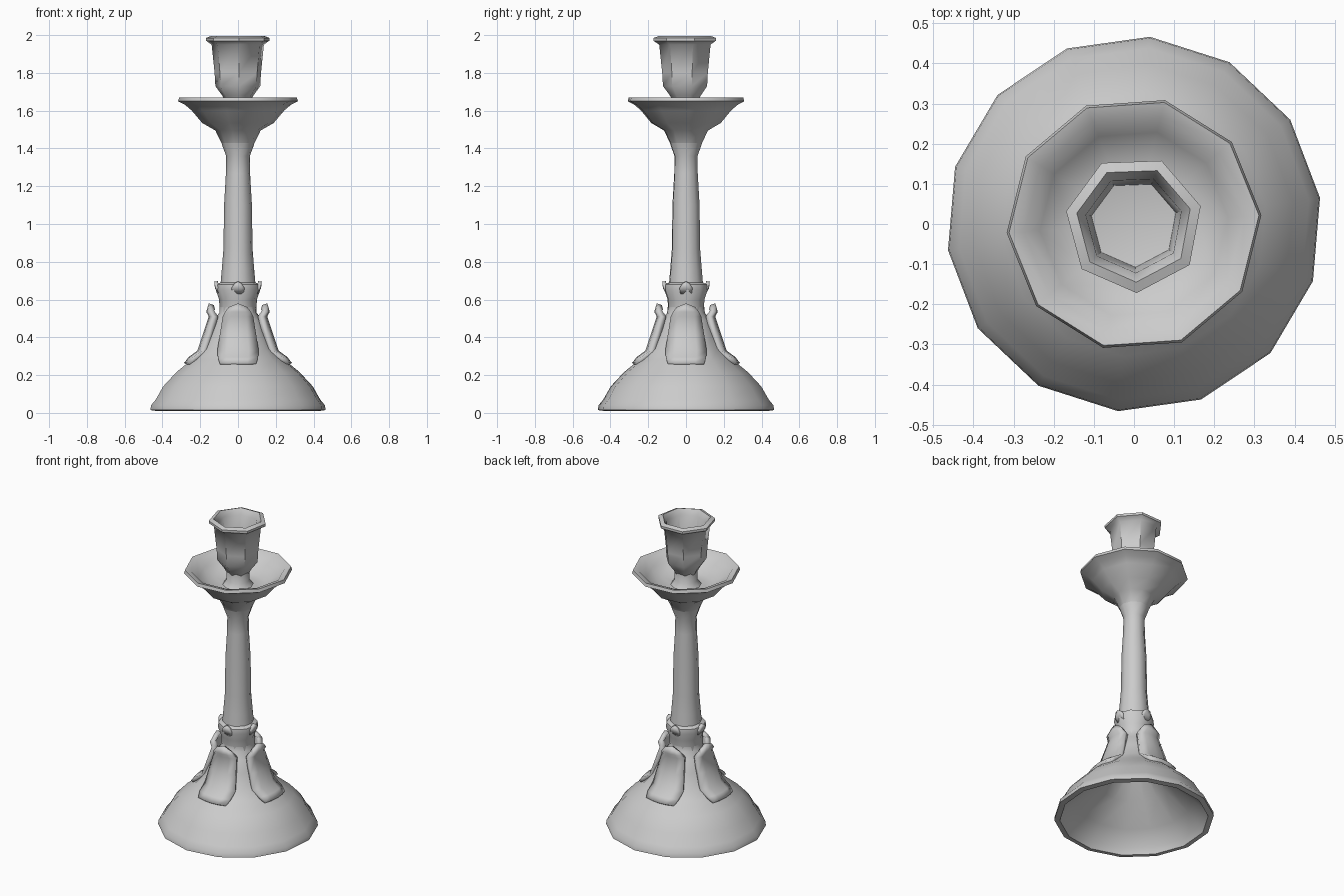
import bpy, bmesh
from math import cos, sin, radians, pi

if "Cube" in bpy.data.objects:
    bpy.data.objects.remove(bpy.data.objects["Cube"])


def finish(name, bm, angle):
    bmesh.ops.recalc_face_normals(bm, faces=bm.faces)
    me = bpy.data.meshes.new(name)
    bm.to_mesh(me)
    bm.free()
    ob = bpy.data.objects.new(name, me)
    bpy.context.collection.objects.link(ob)
    bpy.ops.object.select_all(action='DESELECT')
    ob.select_set(True)
    bpy.context.view_layer.objects.active = ob
    bpy.ops.object.shade_smooth_by_angle(angle=radians(angle))
    return ob


def lathe(name, profile, sides, phase=0.0, angle=50):
    """Revolve (radius, height) points; a radius of 0 closes to a point."""
    bm = bmesh.new()
    rings = []
    for r, z in profile:
        if r == 0:
            rings.append([bm.verts.new((0, 0, z))] * sides)
        else:
            rings.append([bm.verts.new((r * cos(a), r * sin(a), z)) for a in
                          (radians(phase) + 2 * pi * i / sides for i in range(sides))])
    for lo, hi in zip(rings, rings[1:]):
        for i in range(sides):
            j = (i + 1) % sides
            quad = list(dict.fromkeys((lo[i], lo[j], hi[j], hi[i])))
            bm.faces.new(quad)
    return finish(name, bm, angle)


def leaf(name, rows, direction, thickness):
    """Curved leaf from (radius, height, half width) rows, wrapped round the axis."""
    bm = bmesh.new()
    grid = []
    for r, z, hw, dip in rows:
        row = []
        for t in (-1, -0.5, 0, 0.5, 1):
            a = direction + t * hw / r
            row.append(bm.verts.new((r * cos(a), r * sin(a), z - dip * abs(t))))
        grid.append(row)
    for lo, hi in zip(grid, grid[1:]):
        for i in range(4):
            bm.faces.new((lo[i], lo[i + 1], hi[i + 1], hi[i]))
    ob = finish(name, bm, 50)
    # thickness goes inward, towards the body
    mod = ob.modifiers.new("thickness", 'SOLIDIFY')
    mod.thickness = thickness
    mod.offset = -1
    return ob


# Bell-shaped foot, hollow underneath
lathe("foot", [(0, 0.45), (0.08, 0.38), (0.20, 0.24), (0.34, 0.13), (0.42, 0.05), (0.435, 0.01),
               (0.468, 0.015), (0.465, 0.04), (0.44, 0.07), (0.40, 0.14), (0.33, 0.215),
               (0.25, 0.28), (0.195, 0.34), (0.16, 0.42), (0.13, 0.49), (0.10, 0.53),
               (0.098, 0.56)], 14, 8)

# Four leaves hugging the foot, tips curling outwards
LEAF = [(0.285, 0.265, 0.10, 0.0), (0.262, 0.295, 0.11, 0.0), (0.215, 0.33, 0.115, 0.0),
        (0.185, 0.42, 0.10, 0.0), (0.155, 0.51, 0.085, 0.0), (0.168, 0.535, 0.07, 0.0),
        (0.155, 0.58, 0.05, 0.02)]
for k in range(4):
    leaf("foot_leaf_%d" % (k + 1), LEAF, k * pi / 2, 0.03)

# Tapering stem with collar, flaring into the drip tray
lathe("stem", [(0.098, 0.53), (0.10, 0.60), (0.118, 0.65), (0.115, 0.68), (0.092, 0.69),
               (0.086, 0.76), (0.077, 0.87), (0.074, 1.10), (0.064, 1.27), (0.063, 1.36),
               (0.085, 1.42), (0.105, 1.50)], 10, 4)

# Small pointed ears around the collar
EAR = [(0.106, 0.63, 0.03, 0.0), (0.122, 0.66, 0.035, 0.0), (0.126, 0.695, 0.02, 0.01)]
for k in range(4):
    leaf("collar_ear_%d" % (k + 1), EAR, k * pi / 2, 0.02)

# Shallow drip tray, rising inside to the cup neck
lathe("drip_tray", [(0.083, 1.42), (0.12, 1.495), (0.19, 1.535), (0.245, 1.60), (0.28, 1.63),
                    (0.318, 1.65), (0.312, 1.67), (0.275, 1.66), (0.235, 1.615), (0.16, 1.57),
                    (0.09, 1.57), (0.068, 1.60), (0.068, 1.68)], 10, 4)

# Candle cup with flared rim and hollow socket
lathe("candle_cup", [(0.068, 1.65), (0.085, 1.68), (0.122, 1.73), (0.126, 1.80), (0.142, 1.95),
                     (0.172, 1.97), (0.172, 1.985), (0.145, 1.995), (0.122, 1.96),
                     (0.108, 1.75), (0, 1.73)], 7, 15)
